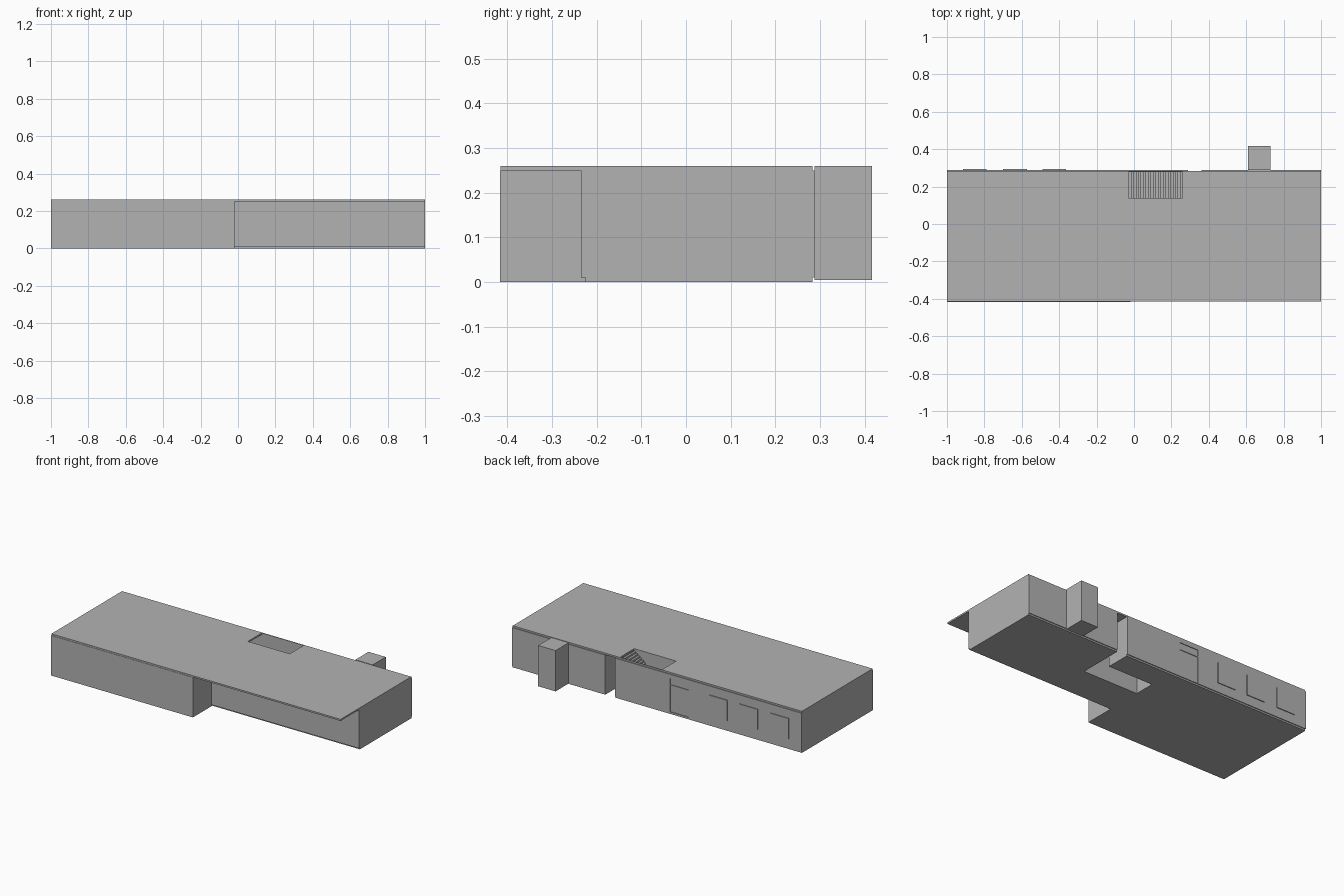
import bpy, bmesh

if "Cube" in bpy.data.objects:
    bpy.data.objects.remove(bpy.data.objects["Cube"])

grey = bpy.data.materials.new("plain_grey")
grey.diffuse_color = (0.45, 0.45, 0.45, 1)
grey.use_nodes = True
grey.node_tree.nodes["Principled BSDF"].inputs["Base Color"].default_value = grey.diffuse_color


def prism(name, pts, z0, z1):
    """Extrude a flat outline from z0 up to z1."""
    bm = bmesh.new()
    face = bm.faces.new([bm.verts.new((x, y, z0)) for x, y in pts])
    ext = bmesh.ops.extrude_face_region(bm, geom=[face])
    for v in ext["geom"]:
        if isinstance(v, bmesh.types.BMVert):
            v.co.z = z1
    bmesh.ops.recalc_face_normals(bm, faces=bm.faces)
    me = bpy.data.meshes.new(name)
    bm.to_mesh(me)
    bm.free()
    me.materials.append(grey)
    ob = bpy.data.objects.new(name, me)
    bpy.context.collection.objects.link(ob)
    return ob


def box(name, x0, x1, y0, y1, z0, z1):
    return prism(name, [(x0, y0), (x1, y0), (x1, y1), (x0, y1)], z0, z1)


def cut(target, cutter):
    mod = target.modifiers.new("cut", "BOOLEAN")
    mod.operation = "DIFFERENCE"
    mod.solver = "EXACT"
    mod.object = cutter
    cutter.hide_render = True
    cutter.hide_set(True)
    cutter.display_type = "WIRE"


def plan(front, back):
    """Building outline with front porch and L-shaped passage at the back."""
    return [(-1, -0.417), (-0.02, -0.417), (-0.02, front), (1, front),
            (1, back), (0.36, back), (0.36, 0), (-0.02, 0),
            (-0.02, 0.13), (0.29, 0.13), (0.29, back), (-1, back)]


# Floor slab
prism("floor_slab", plan(-0.225, 0.283), 0, 0.01)

# Thin walls, one along each side of the outline
names = ["front_wall_left", "porch_side_wall", "front_wall_right", "right_wall",
         "back_wall_right", "passage_right_wall", "passage_inner_wall",
         "passage_left_wall", "stairwell_inner_wall", "stairwell_side_wall",
         "back_wall_left", "left_wall"]
pts = plan(-0.235, 0.288)
T = 0.01
walls = {}
for i, name in enumerate(names):
    (ax, ay), (bx, by) = pts[i], pts[(i + 1) % len(pts)]
    length = abs(bx - ax) + abs(by - ay)
    nx, ny = -(by - ay) / length * T, (bx - ax) / length * T
    walls[name] = prism(name, [(ax, ay), (bx, by), (bx + nx, by + ny),
                               (ax + nx, ay + ny)], 0.01, 0.25)

# Roof slab with an opening over the stairs
roof = box("roof_slab", -1, 1, -0.415, 0.283, 0.25, 0.26)
cut(roof, box("roof_opening_cutter", -0.03, 0.26, 0.14, 0.278, 0.2, 0.3))

# Solid stair flight rising towards +x
N = 22
for i in range(N):
    x = -0.03 + 0.29 * i / N
    box("stair_step", x, x + 0.29 / N, 0.14, 0.278, 0.01,
        0.01 + 0.235 * (i + 1) / N)

# Shallow recessed back door and the light above it
for z0, z1 in ((0.015, 0.18), (0.185, 0.225)):
    cut(walls["back_wall_left"],
        box("door_cutter", -0.22, -0.09, 0.284, 0.3, z0, z1))

# Three thin window plates on the back wall
for x in (-0.915, -0.70, -0.49):
    box("back_window", x, x + 0.127, 0.285, 0.293, 0.068, 0.195)

# Tall block standing against the back wall
box("back_annex", 0.61, 0.73, 0.288, 0.417, 0.005, 0.26)
